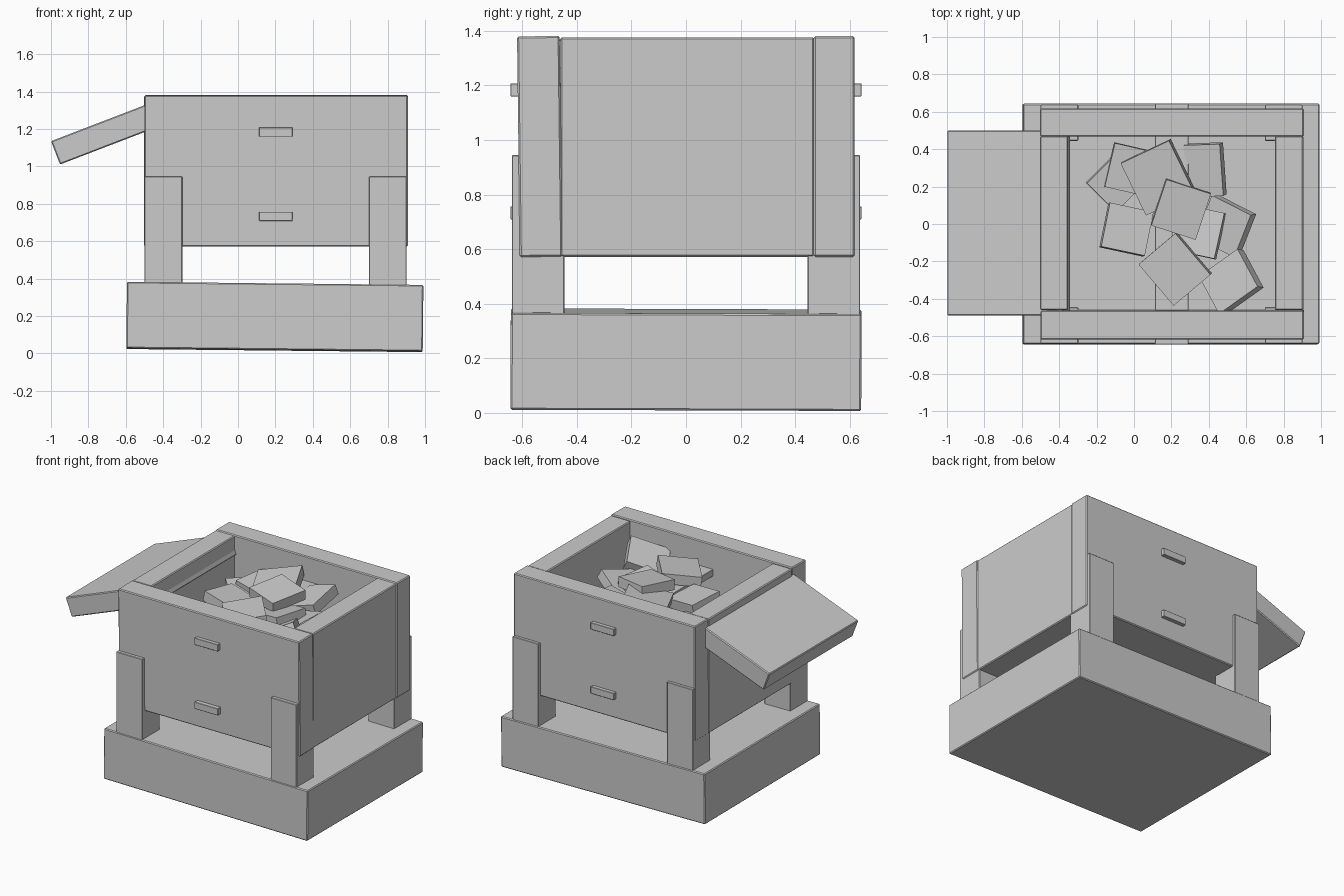
import bpy
from math import radians

cube = bpy.data.objects.get("Cube")
if cube:
    bpy.data.objects.remove(cube, do_unlink=True)


def block(name, center, size, tilt=(0, 0, 0), bevel=0.006):
    """Cuboid part; tilt is in degrees, with the spin about z applied first."""
    bpy.ops.mesh.primitive_cube_add(size=1, location=center)
    ob = bpy.context.object
    ob.name = ob.data.name = name
    ob.scale = size
    bpy.ops.object.transform_apply(location=False, rotation=False, scale=True)
    ob.rotation_mode = 'ZXY'
    ob.rotation_euler = [radians(a) for a in tilt]
    if bevel:
        mod = ob.modifiers.new("soft_edges", 'BEVEL')
        mod.width = bevel
        mod.segments = 1
    return ob


def span(name, x, y, z, **kw):
    """Cuboid part given by its extent along each axis."""
    ranges = (x, y, z)
    return block(name, [(a + b) / 2 for a, b in ranges],
                 [b - a for a, b in ranges], **kw)


# Heavy base, sitting very slightly out of level
block("base", (0.197, 0, 0.195), (1.585, 1.285, 0.355), tilt=(-0.2, 0.6, 0))

# Four posts, mirrored front to back
for side, label in ((-1, "front"), (1, "back")):
    for x0, end in ((-0.5, "right"), (0.7, "left")):
        span(f"{label}_{end}_leg", (x0, x0 + 0.202),
             sorted((side * 0.445, side * 0.638)), (0.3, 0.945), bevel=0.003)

# Bin walls and floor
span("front_wall", (-0.5, 0.908), (-0.614, -0.458), (0.572, 1.38), tilt=(0.7, 0, 0))
span("back_wall", (-0.502, 0.908), (0.468, 0.617), (0.572, 1.38))
span("right_wall", (-0.503, -0.352), (-0.46, 0.47), (0.572, 1.376))
span("left_wall", (0.753, 0.905), (-0.46, 0.47), (0.572, 1.376))
span("bin_floor", (-0.495, 0.9), (-0.6, 0.605), (0.575, 0.687))

# Bars running through the bin, their ends showing outside
for z, label in ((0.733, "lower"), (1.183, "upper")):
    span(f"{label}_bar", (0.112, 0.292), (-0.643, 0.643), (z - 0.024, z + 0.024),
         bevel=0.002)

# Sloping chute that pierces the right wall
block("chute", (-0.67, 0.005, 1.19), (0.655, 0.99, 0.134), tilt=(0, -21, 0))

# Heap of loose slabs: centre, width, depth, tilt
heap = [
    ((0.25, 0.08, 1.28), 0.25, 0.26, (6, 3, -18)),
    ((0.13, 0.25, 1.25), 0.29, 0.31, (8, -8, 25)),
    ((0.38, 0.29, 1.19), 0.20, 0.28, (8, -15, 2)),
    ((-0.01, 0.29, 1.18), 0.25, 0.24, (4, 4, -13)),
    ((-0.10, 0.22, 1.15), 0.22, 0.22, (4, 6, 45)),
    ((-0.04, -0.03, 1.20), 0.24, 0.24, (-4, 8, -12)),
    ((0.22, -0.24, 1.25), 0.26, 0.29, (6, -6, 40)),
    ((0.52, -0.31, 1.23), 0.27, 0.24, (-5, -28, 33)),
    ((0.49, -0.01, 1.16), 0.25, 0.25, (4, -25, -25)),
    ((0.34, -0.04, 1.20), 0.25, 0.25, (-4, -8, -12)),
]
for i, (center, w, d, tilt) in enumerate(heap, 1):
    block(f"loose_slab_{i}", center, (w, d, 0.07), tilt, bevel=0)
